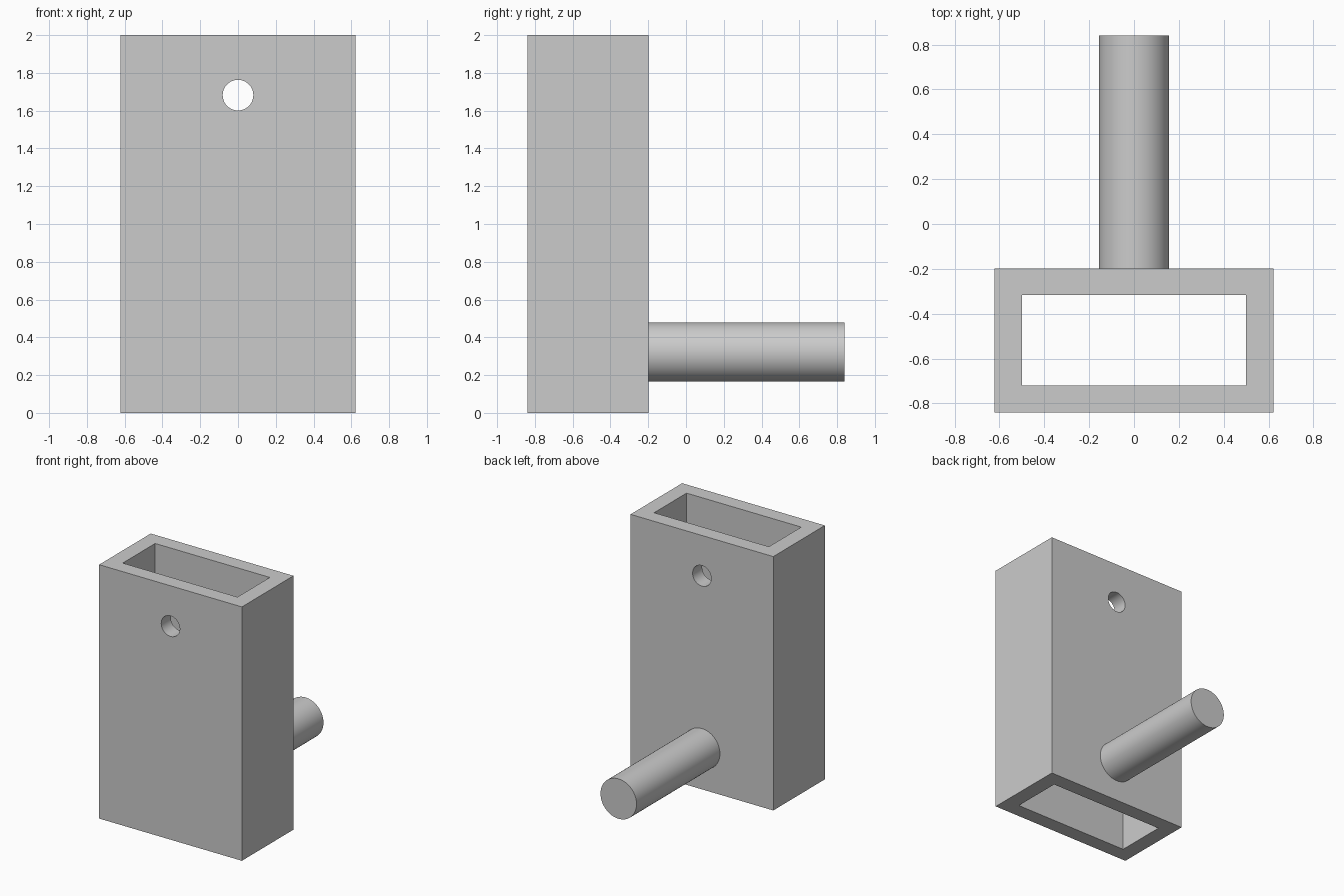
import bpy, math

if "Cube" in bpy.data.objects:
    bpy.data.objects.remove(bpy.data.objects["Cube"])

grey = bpy.data.materials.new("plain_grey")
grey.diffuse_color = (0.6, 0.6, 0.6, 1)
grey.use_nodes = True
grey.node_tree.nodes["Principled BSDF"].inputs["Base Color"].default_value = grey.diffuse_color


def box(name, x, y, z):
    """Box from (min, max) ranges."""
    bpy.ops.mesh.primitive_cube_add(size=1, location=[sum(r) / 2 for r in (x, y, z)])
    ob = bpy.context.object
    ob.name = name
    ob.scale = [r[1] - r[0] for r in (x, y, z)]
    bpy.ops.object.transform_apply(location=True, rotation=True, scale=True)
    ob.data.materials.append(grey)
    return ob


def rod(name, radius, y, z):
    """Round bar along y."""
    bpy.ops.mesh.primitive_cylinder_add(vertices=64, radius=radius, depth=y[1] - y[0],
                                        location=(0, sum(y) / 2, z),
                                        rotation=(math.pi / 2, 0, 0))
    ob = bpy.context.object
    ob.name = name
    bpy.ops.object.transform_apply(location=True, rotation=True, scale=True)
    ob.data.materials.append(grey)
    return ob


def cut(ob, cutter):
    bpy.context.view_layer.objects.active = ob
    mod = ob.modifiers.new("cut", 'BOOLEAN')
    mod.operation, mod.solver, mod.object = 'DIFFERENCE', 'EXACT', cutter
    bpy.ops.object.modifier_apply(modifier=mod.name)
    bpy.data.objects.remove(cutter, do_unlink=True)


def smooth(ob):
    bpy.ops.object.select_all(action='DESELECT')
    ob.select_set(True)
    bpy.context.view_layer.objects.active = ob
    bpy.ops.object.shade_smooth_by_angle(angle=math.radians(30))


# Rectangular sleeve, open at top and bottom, with a pin hole through both walls
sleeve = box("sleeve", (-0.622, 0.622), (-0.84, -0.198), (0, 2))
cut(sleeve, box("sleeve_opening", (-0.5, 0.5), (-0.721, -0.317), (-0.1, 2.1)))
cut(sleeve, rod("pin_hole", 0.081, (-1, 0), 1.682))
smooth(sleeve)

# Round peg standing out of the back wall
peg = rod("peg", 0.157, (-0.198, 0.84), 0.322)
smooth(peg)
